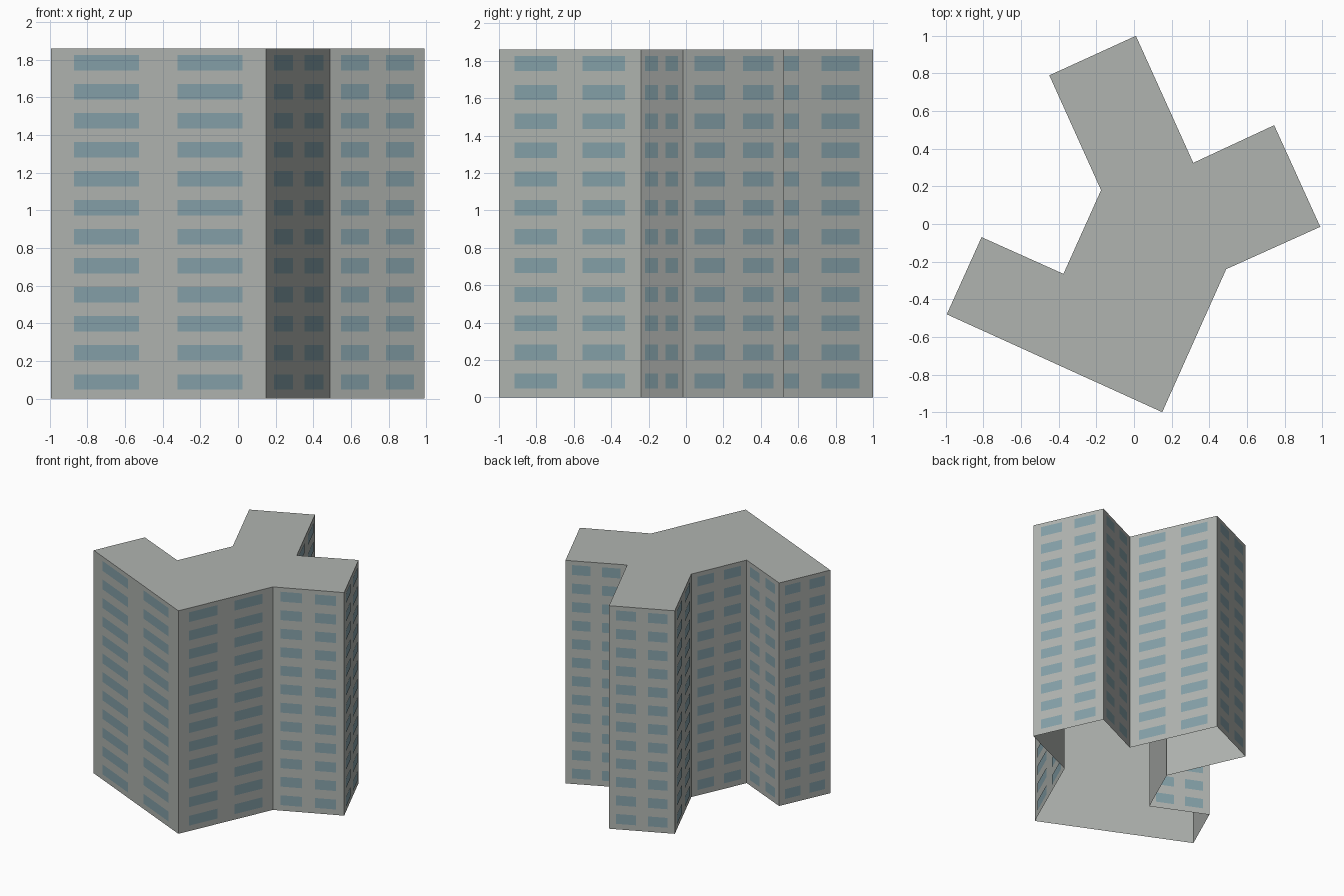
import bpy
import bmesh
from mathutils import Vector

if "Cube" in bpy.data.objects:
    bpy.data.objects.remove(bpy.data.objects["Cube"])

HEIGHT = 1.86
FLOORS = 12
PITCH = 0.1543           # storey height
FIRST = 0.088            # centre height of the lowest windows
WIN_H = 0.082
SPANS = [(0.11, 0.41), (0.59, 0.89)]   # window extents along each wall
OFFSET = 0.003

# Footprint, counter-clockwise
PLAN = [(0.01, 1.0), (-0.45, 0.79), (-0.175, 0.18), (-0.375, -0.265),
        (-0.81, -0.07), (-0.995, -0.48), (0.15, -1.0), (0.49, -0.24),
        (0.99, -0.015), (0.745, 0.525), (0.315, 0.325)]


def material(name, rgb):
    m = bpy.data.materials.new(name)
    m.diffuse_color = (*rgb, 1.0)
    m.use_nodes = True
    m.node_tree.nodes["Principled BSDF"].inputs["Base Color"].default_value = m.diffuse_color
    return m


def make_object(name, bm, mat):
    me = bpy.data.meshes.new(name)
    bm.to_mesh(me)
    bm.free()
    me.materials.append(mat)
    ob = bpy.data.objects.new(name, me)
    bpy.context.collection.objects.link(ob)
    return ob


concrete = material("concrete_grey", (0.434, 0.456, 0.434))
glass = material("window_blue", (0.231, 0.352, 0.392))
walls = list(zip(PLAN, PLAN[1:] + PLAN[:1]))

# Tower shell: walls and flat roof, open underneath
bm = bmesh.new()
low = [bm.verts.new((x, y, 0)) for x, y in PLAN]
top = [bm.verts.new((x, y, HEIGHT)) for x, y in PLAN]
n = len(PLAN)
for i in range(n):
    j = (i + 1) % n
    bm.faces.new((low[i], low[j], top[j], top[i]))
bm.faces.new(top)
make_object("tower_shell", bm, concrete)

# Windows: two thin panes per wall on every floor
bm = bmesh.new()
for a, b in walls:
    a, b = Vector((*a, 0)), Vector((*b, 0))
    d = b - a
    out = Vector((d.y, -d.x, 0)).normalized() * OFFSET
    for floor in range(FLOORS):
        z0 = FIRST + floor * PITCH - WIN_H / 2
        for s, e in SPANS:
            corners = [(s, z0), (e, z0), (e, z0 + WIN_H), (s, z0 + WIN_H)]
            bm.faces.new([bm.verts.new(a + d * t + out + Vector((0, 0, z)))
                          for t, z in corners])
make_object("windows", bm, glass)
